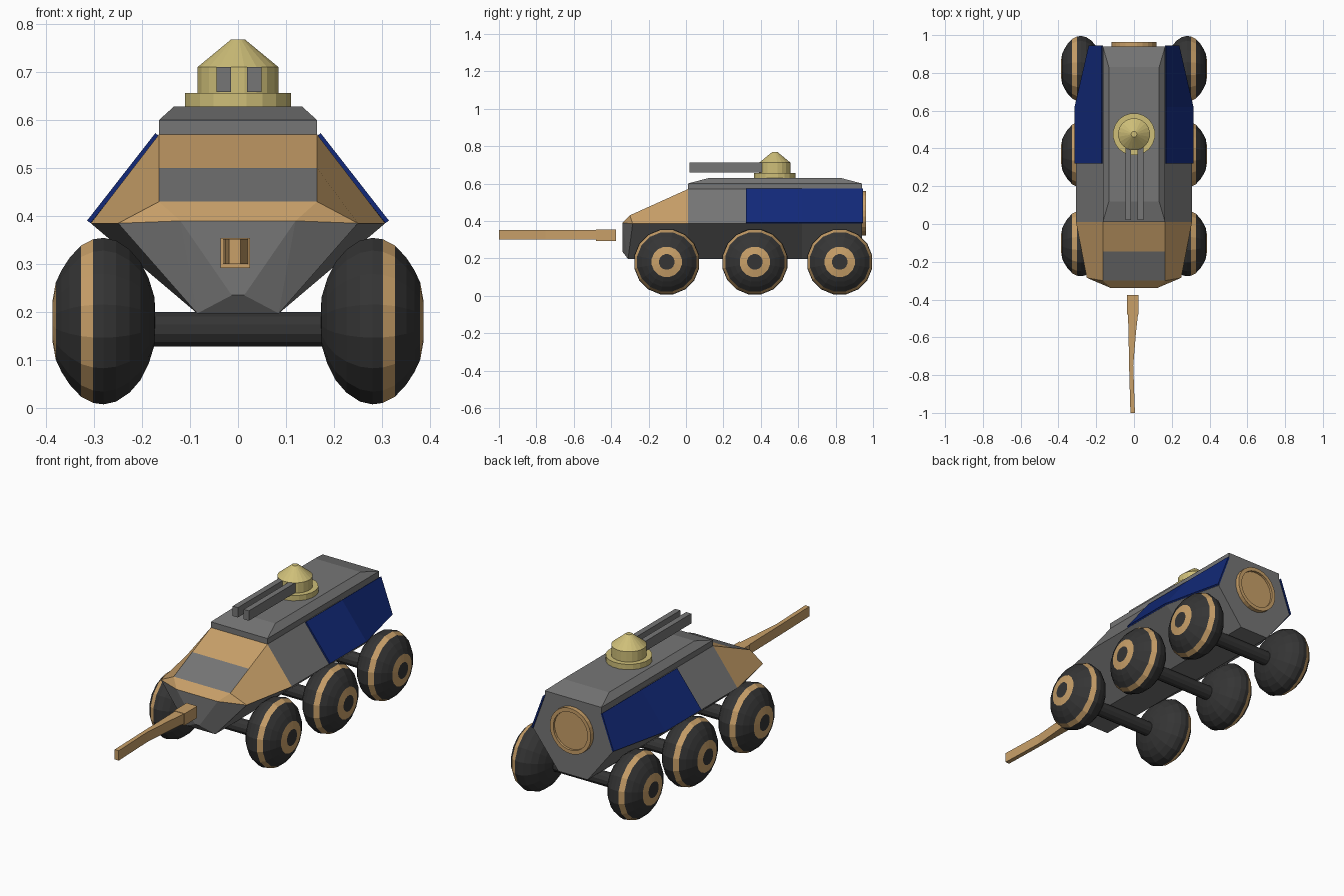
import bpy, bmesh, math
from mathutils import Matrix

if "Cube" in bpy.data.objects:
    bpy.data.objects.remove(bpy.data.objects["Cube"])


def material(name, rgb):
    m = bpy.data.materials.new(name)
    m.diffuse_color = (*rgb, 1)
    m.use_nodes = True
    m.node_tree.nodes["Principled BSDF"].inputs["Base Color"].default_value = m.diffuse_color
    return m


GREY = material("armour grey", (0.18, 0.18, 0.18))
TAN = material("tan", (0.58, 0.35, 0.14))
BLUE = material("deep blue", (0.006, 0.022, 0.19))
DARK = material("tyre black", (0.035, 0.035, 0.035))
YELLOW = material("pale yellow", (0.62, 0.52, 0.19))


def finish(name, bm, mats):
    bmesh.ops.recalc_face_normals(bm, faces=bm.faces)
    me = bpy.data.meshes.new(name)
    bm.to_mesh(me)
    bm.free()
    for m in mats:
        me.materials.append(m)
    ob = bpy.data.objects.new(name, me)
    bpy.context.collection.objects.link(ob)
    return ob


def lathe(name, profile, seg, mats, loc, rot=None, bands=()):
    """Spin (radius, height) points round z; bands lists the strips in the second colour."""
    bm = bmesh.new()
    rings = []
    for r, h in profile:
        if r == 0:
            rings.append([bm.verts.new((0, 0, h))] * seg)
        else:
            rings.append([bm.verts.new((r * math.cos(math.tau * (i + .5) / seg),
                                        r * math.sin(math.tau * (i + .5) / seg), h))
                          for i in range(seg)])
    for k, (a, b) in enumerate(zip(rings, rings[1:])):
        for i in range(seg):
            j = (i + 1) % seg
            f = bm.faces.new(list(dict.fromkeys((a[i], a[j], b[j], b[i]))))
            f.material_index = 1 if k in bands else 0
    ob = finish(name, bm, mats)
    ob.matrix_world = Matrix.Translation(loc) @ (rot or Matrix())
    return ob


def loft(name, sections, mat):
    """Join four-cornered sections given as (y, x0, x1, z0, z1)."""
    bm = bmesh.new()
    rings = [[bm.verts.new(p) for p in ((x0, y, z0), (x1, y, z0), (x1, y, z1), (x0, y, z1))]
             for y, x0, x1, z0, z1 in sections]
    for a, b in zip(rings, rings[1:]):
        for i in range(4):
            j = (i + 1) % 4
            bm.faces.new((a[i], a[j], b[j], b[i]))
    bm.faces.new(rings[0])
    bm.faces.new(rings[-1])
    return finish(name, bm, [mat])


# Hull: right-hand corners in capitals, their mirror images in lower case
corners = {
    "A": (.165, .01, .57), "B": (.165, -.145, .50), "C": (.165, -.30, .43),
    "D": (.12, -.34, .39), "E": (.25, -.285, .385), "F": (.307, .01, .385),
    "G": (.085, -.31, .197), "H": (.013, -.34, .235), "J": (.085, .01, .197),
    "M": (.165, .62, .57), "N": (.307, .62, .385), "P": (.085, .62, .197),
    "Q": (.165, .94, .57), "R": (.232, .94, .385), "S": (.085, .94, .197)}
bm = bmesh.new()
v = {}
for k, (x, y, z) in corners.items():
    v[k] = bm.verts.new((x, y, z))
    v[k.lower()] = bm.verts.new((-x, y, z))
tan_faces = ("AFECB", "CED", "ABba", "CDdc")
grey_faces = ("DEG", "DGH", "DHhd", "HGgh", "BCcb", "EFJG", "FNPJ", "NRSP", "AFNM",
              "MNRQ", "GJjg", "JPpj", "PSsp", "AMma", "MQqm", "QRSsrq")
for idx, group in ((0, grey_faces), (1, tan_faces)):
    for keys in group:
        for ks in ([keys, keys.lower()] if keys.isupper() else [keys]):
            bm.faces.new([v[c] for c in ks]).material_index = idx
finish("hull", bm, [GREY, TAN])

# Blue side plates
for s, side in ((1, "right"), (-1, "left")):
    bm = bmesh.new()
    rows = [[bm.verts.new((s * (x + .004), y, z)) for x, z in ((.165, .57), (low, .388))]
            for y, low in ((.32, .307), (.62, .307), (.945, .232))]
    for a, b in zip(rows, rows[1:]):
        bm.faces.new((a[0], a[1], b[1], b[0]))
    ob = finish(side + "_side_plate", bm, [BLUE])
    mod = ob.modifiers.new("thickness", "SOLIDIFY")
    mod.thickness = .009
    mod.offset = 0

# Roof slab with chamfered top
bm = bmesh.new()
rings = []
for w, y0, y1, z in ((.165, .01, .94, .565), (.165, .01, .94, .60), (.133, .12, .83, .629)):
    rings.append([bm.verts.new(p) for p in ((-w, y0, z), (w, y0, z), (w, y1, z), (-w, y1, z))])
for a, b in zip(rings, rings[1:]):
    for i in range(4):
        j = (i + 1) % 4
        bm.faces.new((a[i], a[j], b[j], b[i]))
bm.faces.new(rings[0])
bm.faces.new(rings[-1])
finish("roof", bm, [GREY])

# Turret and its twin guns
lathe("turret", [(0, .62), (.112, .62), (.112, .657), (.085, .657), (.085, .711),
                 (.015, .768), (0, .768)], 20, [YELLOW], (0, .475, 0))
for x, side in ((-.03, "left"), (.034, "right")):
    loft(side + "_turret_gun", [(y, x - .015, x + .015, .659, .711) for y in (.02, .42)], GREY)

# Long nose gun, slightly bent
loft("nose_gun_mount", [(y, -.037, .025, .292, .354) for y in (-.375, -.48)], TAN)
loft("nose_gun_barrel", [(-.47, -.032, .022, .30, .352), (-.58, -.029, .010, .30, .352),
                         (-.75, -.026, -.004, .30, .352), (-1.0, -.019, .005, .30, .352)], TAN)

# Round rear hatch with raised rim
lathe("rear_hatch", [(0, 0), (.12, 0), (.12, .025), (.1, .025), (.1, .013), (0, .013)],
      24, [TAN], (0, .938, .44), Matrix.Rotation(-math.pi / 2, 4, 'X'))

# Wheels: bulging tyres with a tan stripe and hub ring on the outside
wheel = [(0, -.108), (.05, -.106), (.09, -.094), (.125, -.077), (.152, -.054), (.171, -.026),
         (.177, 0), (.174, .022), (.161, .047), (.135, .071), (.108, .088),
         (.082, .1), (.042, .107), (0, .107)]
for n, y in (("front", -.103), ("middle", .368), ("rear", .822)):
    for s, side in ((1, "right"), (-1, "left")):
        lathe(f"{n}_{side}_wheel", wheel, 16, [DARK, TAN], (s * .28, y, .181),
              Matrix.Rotation(s * math.pi / 2, 4, 'Y'), bands=(7, 11))
    lathe(n + "_axle", [(0, -.2), (.037, -.2), (.037, .2), (0, .2)], 12, [DARK],
          (0, y, .164), Matrix.Rotation(math.pi / 2, 4, 'Y'))
